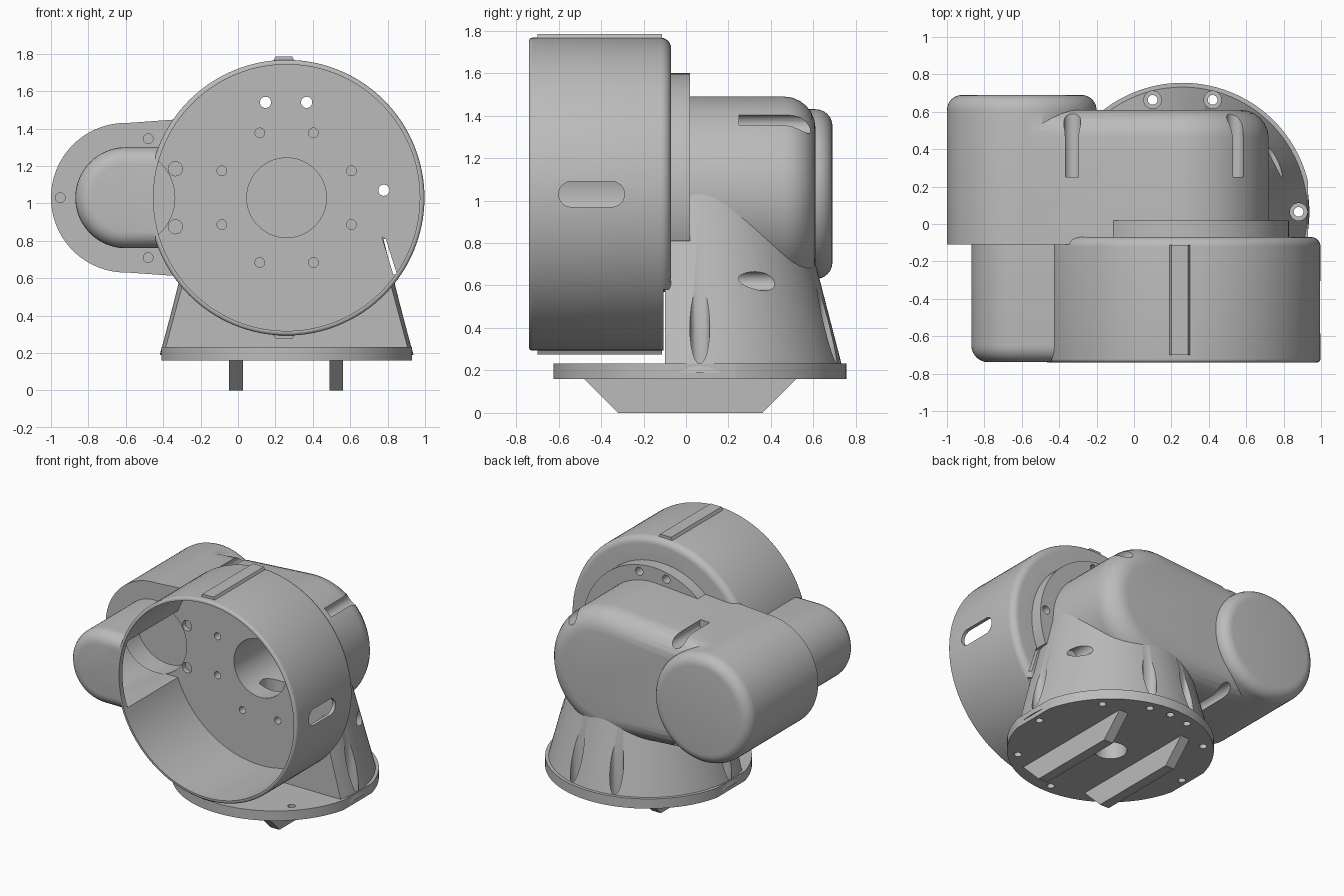
import bpy, bmesh, math
from mathutils import Vector
from mathutils.geometry import convex_hull_2d

if "Cube" in bpy.data.objects:
    bpy.data.objects.remove(bpy.data.objects["Cube"])

grey = bpy.data.materials.new("plain grey")
grey.use_nodes = True
grey.diffuse_color = (0.5, 0.5, 0.5, 1)
grey.node_tree.nodes["Principled BSDF"].inputs["Base Color"].default_value = (0.5, 0.5, 0.5, 1)

CX, CZ = 0.26, 1.03      # main axis of the cup and arm
MX = -0.6                # axis of the motor end
BY = 0.065               # base centre in depth


def circle(u, v, r, n=96):
    return [(u + r * math.cos(math.tau * i / n), v + r * math.sin(math.tau * i / n)) for i in range(n)]


def hull(*circles):
    pts = [Vector(p) for c in circles for p in circle(*c)]
    return [tuple(pts[i]) for i in convex_hull_2d(pts)]


def finish(name, bm):
    bmesh.ops.recalc_face_normals(bm, faces=bm.faces)
    mesh = bpy.data.meshes.new(name)
    bm.to_mesh(mesh)
    bm.free()
    mesh.materials.append(grey)
    ob = bpy.data.objects.new(name, mesh)
    bpy.context.collection.objects.link(ob)
    return ob


def prism(name, pts, lo, hi, axis="y", round_lo=0, round_hi=0):
    """Extrude an outline along an axis, optionally rounding either end."""
    k = "xyz".index(axis)
    bm = bmesh.new()
    rings = []
    for t in (lo, hi):
        ring = []
        for p in pts:
            co = list(p)
            co.insert(k, t)
            ring.append(bm.verts.new(co))
        rings.append(ring)
        bm.faces.new(ring)
    a, b = rings
    n = len(pts)
    for i in range(n):
        j = (i + 1) % n
        bm.faces.new((a[i], a[j], b[j], b[i]))
    bmesh.ops.recalc_face_normals(bm, faces=bm.faces)
    for t, r in ((lo, round_lo), (hi, round_hi)):
        if r:
            edges = [e for e in bm.edges if all(abs(v.co[k] - t) < 1e-5 for v in e.verts)]
            bmesh.ops.bevel(bm, geom=edges, offset=r, segments=6, profile=0.5,
                            affect="EDGES", clamp_overlap=False)
    return finish(name, bm)


def box(name, x, y, z):
    return prism(name, [(x[0], y[0]), (x[1], y[0]), (x[1], y[1]), (x[0], y[1])], z[0], z[1], "z")


def combine(cutter, targets, operation="DIFFERENCE"):
    """Apply one boolean shape to several parts, then remove it."""
    for ob in targets:
        mod = ob.modifiers.new("shape", "BOOLEAN")
        mod.operation, mod.solver, mod.object = operation, "EXACT", cutter
        bpy.context.view_layer.objects.active = ob
        bpy.ops.object.modifier_apply(modifier=mod.name)
    bpy.data.objects.remove(cutter)


def drill(u, v, r, lo, hi, targets, axis="y", n=24):
    combine(prism("cutter", circle(u, v, r, n), lo, hi, axis), targets)


# Open cup with the side pocket
cup = prism("cup", circle(CX, CZ, 0.737, 128), -0.74, -0.07, "y", 0.018, 0.05)
pocket = prism("pocket", hull((MX, CZ, 0.27), (-0.3, CZ, 0.27)), -0.739, -0.1, "y", 0.09)
combine(pocket, [cup], "UNION")
for z0, z1 in ((1.7, 1.785), (0.275, 0.35)):
    tip, root = (z1, z0) if z0 > 1 else (z0, z1)
    tab = [(0.16, root), (0.2, tip), (0.29, tip), (0.33, root)]
    combine(prism("tab", tab, -0.7, -0.112), [cup], "UNION")
combine(prism("cutter", circle(CX, CZ, 0.712, 128), -1, -0.115), [cup])
combine(prism("cutter", hull((MX, CZ, 0.245), (-0.2, CZ, 0.245)), -0.7, -0.115), [cup])
combine(prism("cutter", hull((-0.54, CZ, 0.06), (-0.35, CZ, 0.06)), 0.8, 1.2, "x"), [cup])
combine(box("cutter", (-1, 2), (-0.105, 0.1), (0, 0.58)), [cup])

# Flange between cup and arm
flange = prism("flange", circle(CX, CZ, 0.57), -0.1, 0.02)
combine(box("cutter", (-1, 2), (-1, 1), (0, 0.81)), [flange])

# Tapered arm and its round motor end
arm = prism("arm", hull((MX, CZ, 0.398), (CX, CZ, 0.46)), -0.11, 0.61, "y", 0, 0.15)
motor_end = prism("motor_end", circle(MX, CZ, 0.4), -0.11, 0.69, "y", 0, 0.08)
combine(motor_end, [arm], "UNION")

# Conical pedestal, flat at the front
bm = bmesh.new()
bmesh.ops.create_cone(bm, cap_ends=True, segments=96, radius1=0.678, radius2=0.455, depth=0.86)
bmesh.ops.translate(bm, verts=bm.verts, vec=(CX, BY, 0.62))
pedestal = finish("pedestal", bm)
combine(box("cutter", (-1, 2), (-1, -0.1), (0, 2)), [pedestal])

# Base plate with trimmed sides
base = prism("base_plate", circle(CX, BY, 0.69), 0.16, 0.232, "z")
for x in ((-1, CX - 0.67), (CX + 0.67, 2)):
    combine(box("cutter", x, (-1, 1), (0, 1)), [base])

# Mounting ribs below the base
ribs = []
for side, x in (("right", -0.01), ("left", 0.525)):
    outline = [(-0.32, 0), (0.36, 0), (0.525, 0.165), (-0.485, 0.165)]
    ribs.append(prism(side + "_rib", outline, x - 0.037, x + 0.037, "x"))

# Central cable passage and motor bore
body = [cup, flange, arm, pedestal]
drill(CX, CZ, 0.213, -0.3, 0.45, body, n=64)
drill(CX, BY, 0.11, 0, 1, [base, pedestal, arm], "z", 32)
drill(MX, CZ, 0.262, -0.13, 0.05, [cup, arm], n=64)

# Ring of screw holes in the cup floor
for i in range(8):
    a = math.radians(22.5 + 45 * i)
    drill(CX + 0.375 * math.cos(a), CZ + 0.375 * math.sin(a), 0.026, -0.3, 0, body)

# Outer floor holes and motor screw holes
for x, z in ((0.147, 1.54), (0.367, 1.54), (0.78, 1.07)):
    drill(x, z, 0.03, -0.3, 0.1, [cup, flange])
for z in (CZ - 0.155, CZ + 0.155):
    drill(-0.335, z, 0.038, -0.3, -0.08, [cup, arm])
for x, z in ((-0.48, 1.345), (-0.95, CZ), (-0.48, 0.71)):
    drill(x, z, 0.026, -0.3, 0.1, [arm])

# Gap beside the pedestal
gap = [(0.77, 0.82), (0.79, 0.81), (0.85, 0.62), (0.83, 0.62)]
combine(prism("cutter", gap, -0.13, 0), [cup])

# Screw recesses entering from the back
for x, z in ((0.75, 0.62), (0.54, 1.36), (-0.33, 1.42), (-0.33, 0.63)):
    drill(x, z, 0.045, 0.25, 1, [arm, pedestal])

# Base holes, with tall recesses up the pedestal
for deg in (0, 45, 75, 90, 105, 135, 180, 225, 270, 315):
    a = math.radians(deg)
    x, y = CX + 0.62 * math.cos(a), BY + 0.62 * math.sin(a)
    open_top = deg in (0, 75, 105, 180, 225, 270, 315)
    drill(x, y, 0.026, 0.1, 0.3 if open_top else 0.2, [base], "z")
    if deg in (0, 75, 105, 180):
        drill(x, y, 0.047, 0.19, 0.8, [base, pedestal], "z")

# Smooth shading with crisp edges
bpy.ops.object.select_all(action="DESELECT")
for ob in body + [base] + ribs:
    ob.select_set(True)
bpy.context.view_layer.objects.active = cup
bpy.ops.object.shade_smooth_by_angle(angle=math.radians(30))
